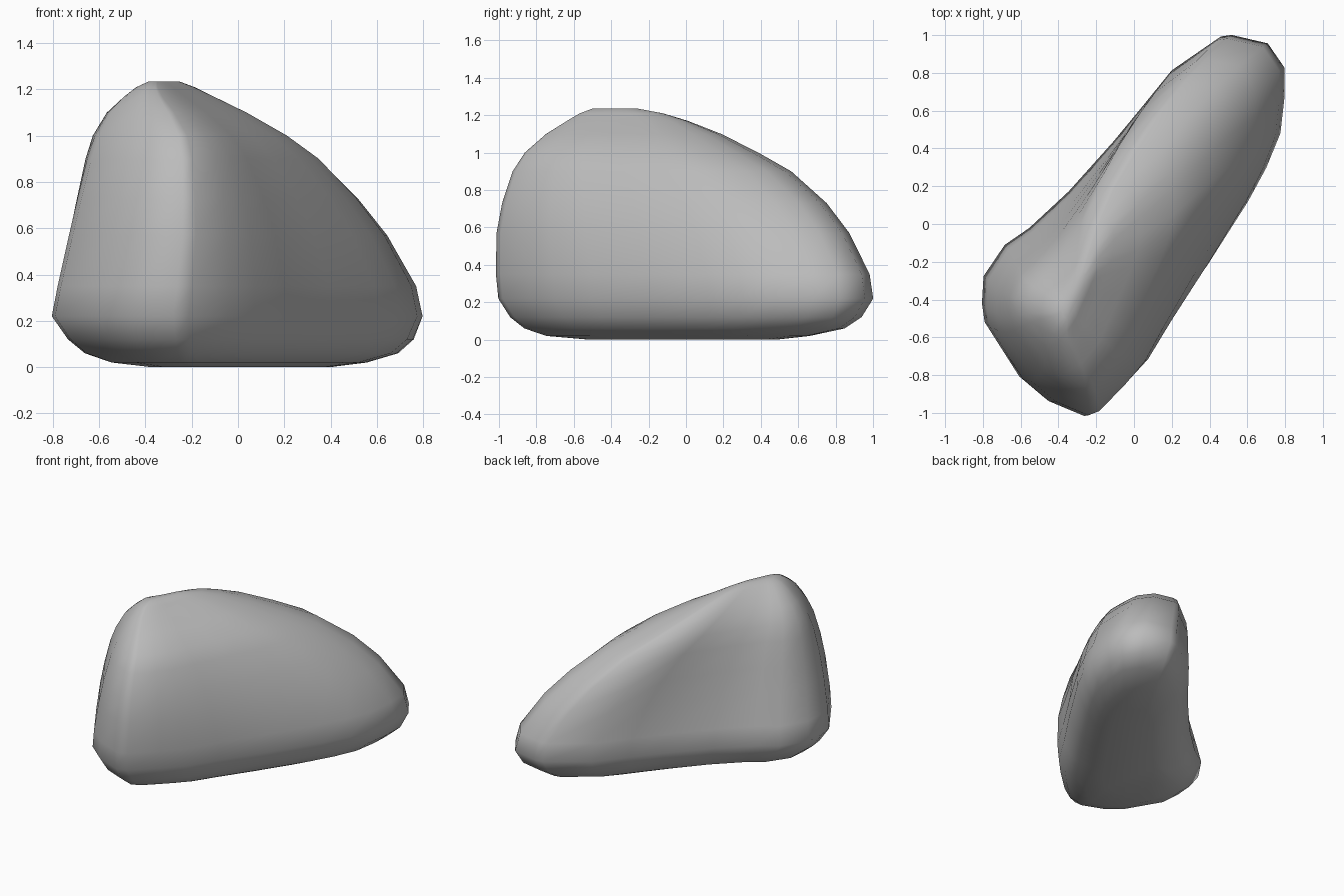
import bpy
import bmesh
import math
from mathutils import Matrix

cube = bpy.data.objects.get("Cube")
if cube:
    bpy.data.objects.remove(cube, do_unlink=True)

HEADING = math.radians(53)
LEAN = .19
FRONT, BACK, HALF_WIDTH = -1.02, 1.19, .48

# Footprint at its widest: distance along the rock, distance across it
FOOTPRINT = [
    (-.97, -.38), (-.91, -.42), (-.69, -.46), (-.52, -.48), (-.28, -.46),
    (.08, -.44), (.46, -.41), (.66, -.38), (.85, -.33), (1.02, -.23),
    (1.14, -.14), (1.19, .01), (1.11, .19), (1.07, .23), (.77, .33),
    (.5, .34), (.28, .35), (-.07, .38), (-.35, .43), (-.5, .48),
    (-.7, .47), (-.82, .39), (-.89, .32), (-1.01, 0), (-1.02, -.18),
]

# Level sections: height, front end, back end, right flank, left flank
LEVELS = [
    (0.0, -.55, .60, -.20, .17),
    (.02, -.78, .82, -.31, .26),
    (.06, -.89, 1.03, -.39, .36),
    (.12, -.96, 1.13, -.44, .42),
    (.22, -1.02, 1.19, -.48, .48),
    (.35, -1.02, 1.16, -.48, .46),
    (.57, -1.0, 1.00, -.45, .43),
    (.73, -.97, .83, -.40, .41),
    (.90, -.92, .58, -.33, .39),
    (1.0, -.87, .36, -.26, .37),
    (1.1, -.80, .12, -.13, .32),
    (1.17, -.73, -.08, -.01, .25),
    (1.21, -.68, -.22, .05, .20),
    (1.235, -.62, -.36, .09, .15),
]

# Rock body lofted through the sections
bm = bmesh.new()
rings = []
for z, front, back, right, left in LEVELS:
    ring = []
    for along, across in FOOTPRINT:
        u = front + (back - front) * (along - FRONT) / (BACK - FRONT)
        v = right + (left - right) * (across / HALF_WIDTH + 1) / 2
        # The upper part twists towards the left at the back
        v += LEAN * max(z - .25, 0) * u
        ring.append(bm.verts.new((u, v, z)))
    rings.append(ring)
for low, high in zip(rings, rings[1:]):
    for i in range(len(low)):
        j = (i + 1) % len(low)
        bm.faces.new((low[i], low[j], high[j], high[i]))
bm.faces.new(reversed(rings[0]))
bm.faces.new(rings[-1])
bmesh.ops.rotate(bm, verts=bm.verts, cent=(0, 0, 0),
                 matrix=Matrix.Rotation(HEADING, 3, "Z"))
for face in bm.faces:
    face.smooth = True
mesh = bpy.data.meshes.new("rock")
bm.to_mesh(mesh)
bm.free()

# Stone colour
stone = bpy.data.materials.new("stone_grey")
stone.use_nodes = True
grey = (.5, .5, .5, 1)
stone.diffuse_color = grey
stone.node_tree.nodes["Principled BSDF"].inputs["Base Color"].default_value = grey
mesh.materials.append(stone)

rock = bpy.data.objects.new("rock", mesh)
bpy.context.collection.objects.link(rock)
